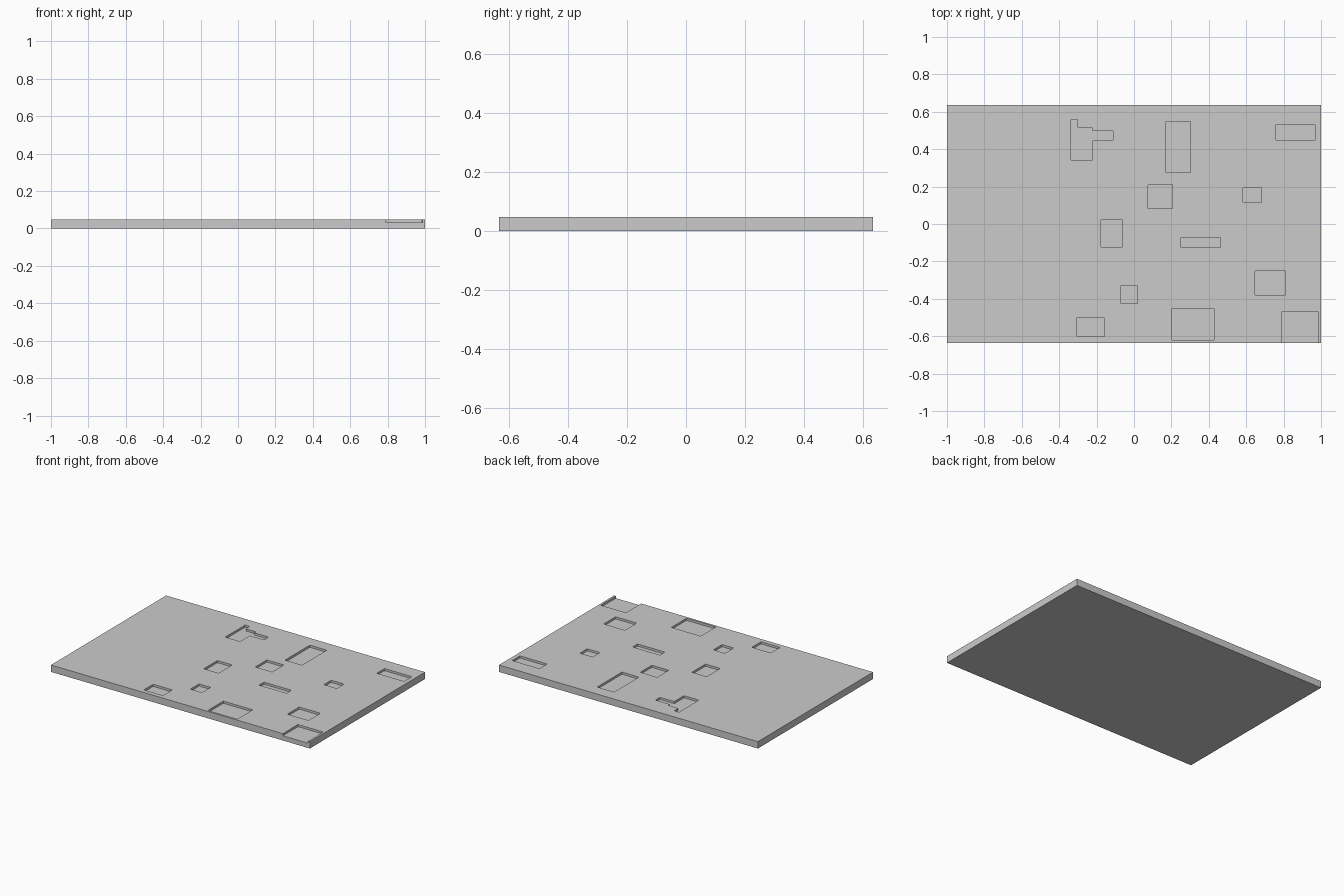
import bpy, bmesh

if "Cube" in bpy.data.objects:
    bpy.data.objects.remove(bpy.data.objects["Cube"])

HALF_X, HALF_Y, TOP, FLOOR = 1.0, 0.635, 0.048, 0.033


def rect(x0, x1, y0, y1):
    return [(x0, y0), (x1, y0), (x1, y1), (x0, y1)]


def add_prism(bm, outline, z0, z1, corner=0.0):
    # Extrude an outline upwards, optionally easing its corners
    part = bmesh.new()
    part.faces.new([part.verts.new((x, y, z0)) for x, y in outline])
    if corner:
        bmesh.ops.bevel(part, geom=part.verts[:], offset=corner, segments=2,
                        profile=0.5, affect='VERTICES')
    ext = bmesh.ops.extrude_face_region(part, geom=part.faces[:])
    top = [g for g in ext["geom"] if isinstance(g, bmesh.types.BMVert)]
    bmesh.ops.translate(part, verts=top, vec=(0, 0, z1 - z0))
    bmesh.ops.recalc_face_normals(part, faces=part.faces[:])
    mesh = bpy.data.meshes.new("part")
    part.to_mesh(mesh)
    part.free()
    bm.from_mesh(mesh)
    bpy.data.meshes.remove(mesh)


def make_object(name, bm):
    mesh = bpy.data.meshes.new(name)
    bm.to_mesh(mesh)
    bm.free()
    obj = bpy.data.objects.new(name, mesh)
    bpy.context.collection.objects.link(obj)
    return obj


# Base plate
bm = bmesh.new()
add_prism(bm, rect(-HALF_X, HALF_X, -HALF_Y, HALF_Y), 0, TOP)
plate = make_object("base_plate", bm)

# Rectangular pockets: x0, x1, y0, y1 (the last one opens through the front edge)
pockets = [
    (0.171, 0.302, 0.275, 0.548),
    (0.759, 0.970, 0.447, 0.532),
    (0.075, 0.206, 0.083, 0.211),
    (0.583, 0.682, 0.115, 0.195),
    (-0.176, -0.062, -0.126, 0.024),
    (0.251, 0.463, -0.126, -0.072),
    (0.647, 0.810, -0.380, -0.249),
    (-0.070, 0.019, -0.425, -0.329),
    (-0.305, -0.158, -0.602, -0.500),
    (0.203, 0.430, -0.620, -0.452),
    (0.791, 0.986, -0.700, -0.468),
]
# Stepped pocket
stepped = [(-0.337, 0.34), (-0.222, 0.34), (-0.222, 0.447), (-0.112, 0.447),
           (-0.112, 0.497), (-0.222, 0.497), (-0.222, 0.515), (-0.302, 0.515),
           (-0.302, 0.56), (-0.337, 0.56)]

bm = bmesh.new()
for p in pockets:
    add_prism(bm, rect(*p), FLOOR, TOP + 0.05, 0.004)
add_prism(bm, stepped, FLOOR, TOP + 0.05, 0.004)
cutter = make_object("pocket_cutter", bm)
cutter.hide_render = True
cutter.hide_viewport = True

# Sink the pockets into the plate
cut = plate.modifiers.new("pockets", 'BOOLEAN')
cut.operation = 'DIFFERENCE'
cut.solver = 'EXACT'
cut.object = cutter
